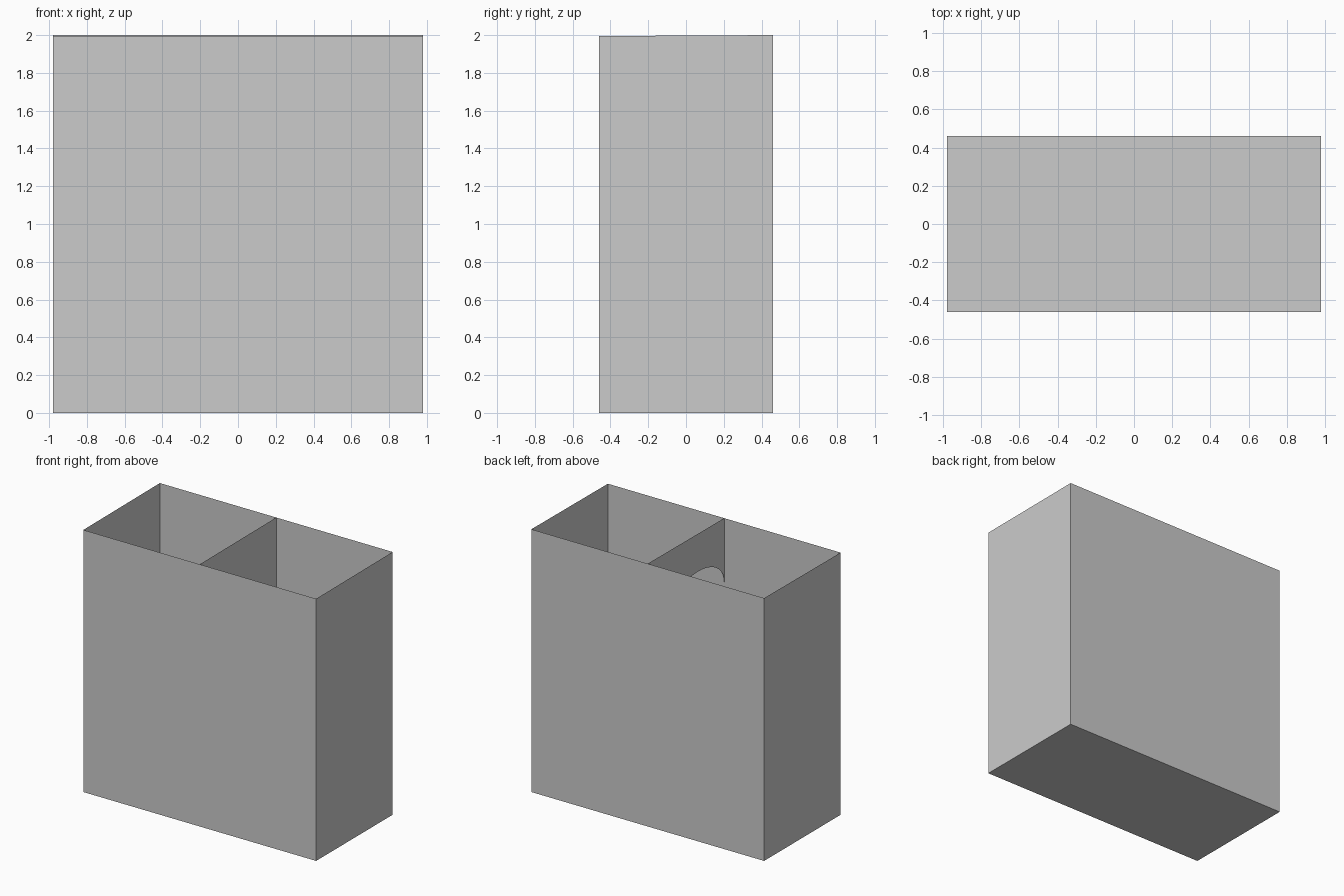
import bpy, bmesh
from math import cos, sin, pi

if "Cube" in bpy.data.objects:
    bpy.data.objects.remove(bpy.data.objects["Cube"])

W, D = 0.98, 0.46              # half width, half depth
Z_FRONT, Z_BACK = 1.995, 2.0   # the rim rises very slightly to the back


def sheet_object(name, faces):
    """Make one object of thin sheets, each given as a loop of points."""
    bm = bmesh.new()
    for pts in faces:
        bm.faces.new([bm.verts.new(p) for p in pts])
    bmesh.ops.remove_doubles(bm, verts=bm.verts, dist=1e-5)
    mesh = bpy.data.meshes.new(name)
    bm.to_mesh(mesh)
    bm.free()
    obj = bpy.data.objects.new(name, mesh)
    bpy.context.collection.objects.link(obj)
    return obj


# Open-topped shell: walls around the footprint, plus a floor
corners = [(-W, -D, Z_FRONT), (W, -D, Z_FRONT), (W, D, Z_BACK), (-W, D, Z_BACK)]
walls = []
for a, b in zip(corners, corners[1:] + corners[:1]):
    walls.append([(a[0], a[1], 0), (b[0], b[1], 0), b, a])
floor = [(x, y, 0) for x, y, z in reversed(corners)]
sheet_object("outer_shell", walls + [floor])

# Middle partition with an arched doorway against the front wall
CENTRE, HALF, SPRING, RISE = -0.145, 0.315, 1.51, 0.20
N = 24
arch = [(0, CENTRE - HALF * cos(pi * i / N), SPRING + RISE * sin(pi * i / N))
        for i in range(N + 1)]
outline = arch + [(0, CENTRE + HALF, 0), (0, D, 0), (0, D, Z_BACK), (0, -D, Z_FRONT)]
sheet_object("partition_with_archway", [outline])
